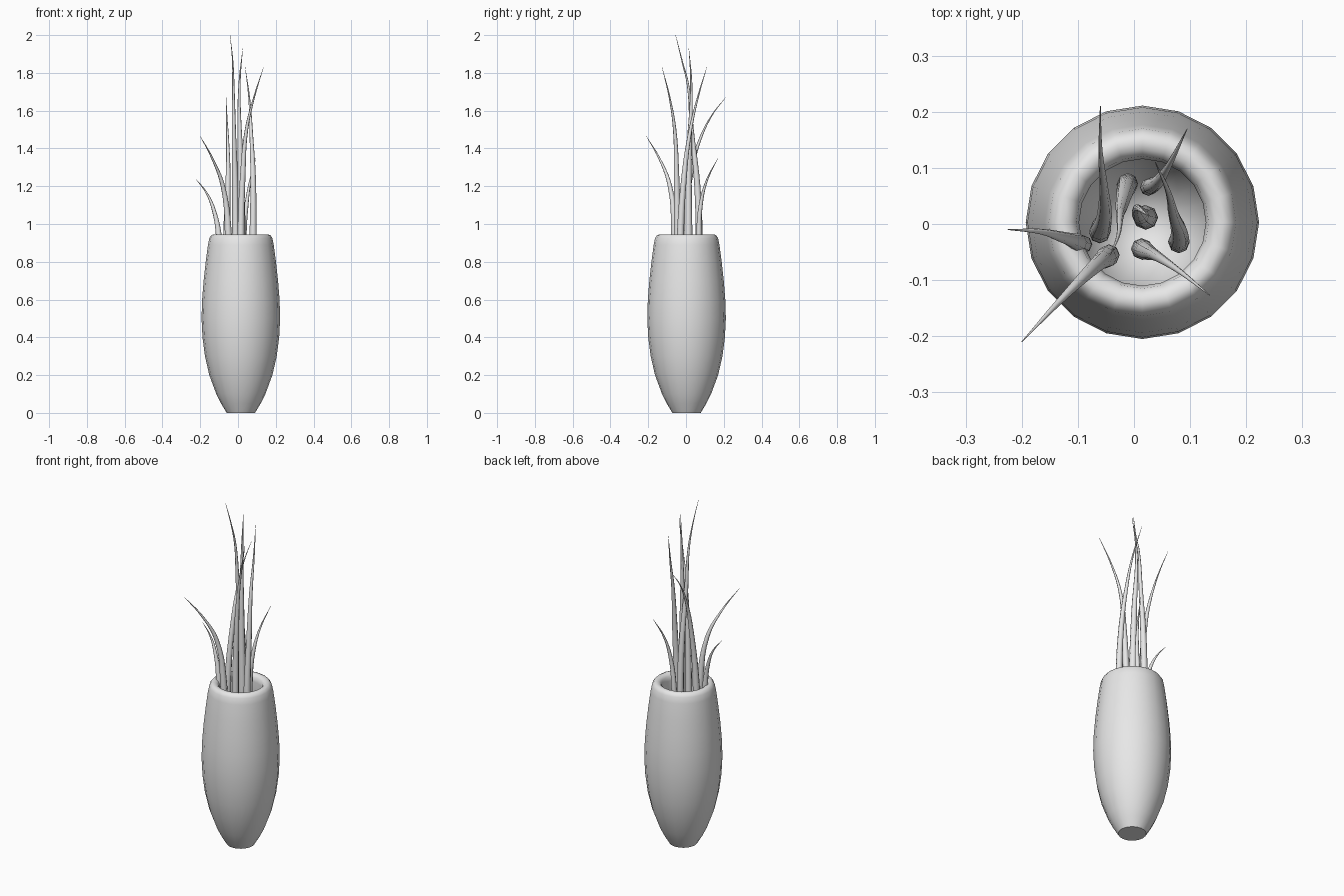
import bpy, bmesh, math
from mathutils import Matrix

if "Cube" in bpy.data.objects:
    bpy.data.objects.remove(bpy.data.objects["Cube"], do_unlink=True)

grey = bpy.data.materials.new("plain grey")
grey.use_nodes = True
grey.diffuse_color = (0.8, 0.8, 0.8, 1)
grey.node_tree.nodes["Principled BSDF"].inputs["Base Color"].default_value = (0.8, 0.8, 0.8, 1)


def lathe(name, profile, sides, centre):
    """Spin a (radius, height) profile around a vertical axis."""
    bm = bmesh.new()
    verts = [bm.verts.new((r, 0, z)) for r, z in profile]
    edges = [bm.edges.new(pair) for pair in zip(verts, verts[1:])]
    bmesh.ops.spin(bm, geom=verts + edges, cent=(0, 0, 0), axis=(0, 0, 1),
                   angle=math.tau, steps=sides, use_duplicate=False)
    bmesh.ops.remove_doubles(bm, verts=bm.verts[:], dist=0.0005)
    bmesh.ops.recalc_face_normals(bm, faces=bm.faces[:])
    bmesh.ops.transform(bm, matrix=Matrix.Translation(centre), verts=bm.verts[:])
    mesh = bpy.data.meshes.new(name)
    bm.to_mesh(mesh)
    bm.free()
    obj = bpy.data.objects.new(name, mesh)
    bpy.context.collection.objects.link(obj)
    mesh.materials.append(grey)
    bpy.ops.object.select_all(action="DESELECT")
    obj.select_set(True)
    bpy.context.view_layer.objects.active = obj
    bpy.ops.object.shade_smooth_by_angle(angle=math.radians(50))
    return obj


def leaf(name, points, width=0.019):
    """Tapered tube rooted inside the vase and passing through the points."""
    x, y, z = points[0]
    path = [(x, y, 0.3)] + points
    curve = bpy.data.curves.new(name, "CURVE")
    curve.dimensions = "3D"
    curve.bevel_depth = width
    curve.bevel_resolution = 2
    curve.resolution_u = 5
    curve.use_fill_caps = True
    spline = curve.splines.new("BEZIER")
    spline.bezier_points.add(len(path) - 1)
    low, high = z, points[-1][2]
    for bp, co in zip(spline.bezier_points, path):
        bp.co = co
        bp.handle_left_type = bp.handle_right_type = "AUTO"
        t = max(0, (co[2] - low) / (high - low))
        bp.radius = max(0.04, 1 - t ** 1.4)
    curve.materials.append(grey)
    bpy.context.collection.objects.link(bpy.data.objects.new(name, curve))


# Vase: outer wall, rounded rim, then the hollow inside
outer = [(0, 0), (0.075, 0), (0.105, 0.05), (0.13, 0.1), (0.167, 0.2), (0.19, 0.3),
         (0.203, 0.4), (0.208, 0.5), (0.205, 0.6), (0.197, 0.7), (0.186, 0.8),
         (0.174, 0.89), (0.167, 0.925), (0.157, 0.94), (0.145, 0.945)]
inner = [(0.13, 0.942), (0.118, 0.93), (0.113, 0.905), (0.125, 0.8), (0.147, 0.55),
         (0.14, 0.35), (0.11, 0.2), (0.06, 0.1), (0, 0.08)]
lathe("vase", outer + inner, 20, (0.015, 0.003, 0))

# Leaves, each listed from the rim up to its tip
leaf("low_left_leaf", [(-0.1, -0.033, 0.92), (-0.13, -0.023, 1.08),
                       (-0.17, -0.013, 1.17), (-0.225, -0.01, 1.24)], 0.016)
leaf("front_arching_leaf", [(-0.05, -0.06, 0.92), (-0.08, -0.085, 1.2),
                            (-0.135, -0.14, 1.345), (-0.2, -0.21, 1.465)])
leaf("back_arching_leaf", [(-0.06, -0.01, 0.92), (-0.052, 0.03, 1.29),
                           (-0.055, 0.075, 1.45), (-0.06, 0.14, 1.58), (-0.06, 0.21, 1.67)])
leaf("tall_right_leaf", [(0.015, -0.045, 0.92), (0.025, -0.05, 1.25),
                         (0.045, -0.06, 1.5), (0.085, -0.087, 1.67), (0.135, -0.127, 1.83)])
leaf("tall_side_leaf", [(0.08, -0.03, 0.92), (0.08, -0.01, 1.25),
                        (0.07, 0.02, 1.48), (0.06, 0.06, 1.66), (0.038, 0.11, 1.83)])
leaf("low_back_leaf", [(0.03, 0.068, 0.92), (0.045, 0.078, 1.1),
                       (0.065, 0.11, 1.23), (0.095, 0.17, 1.35)], 0.015)
leaf("tallest_leaf", [(-0.012, 0.07, 0.92), (-0.015, 0.06, 1.2), (-0.022, 0.03, 1.5),
                      (-0.025, 0.01, 1.74), (-0.028, -0.02, 1.86), (-0.042, -0.055, 2.0)])
leaf("centre_leaf", [(0.02, 0.012, 0.92), (0.012, 0.015, 1.35),
                     (0.008, 0.028, 1.74), (0.025, 0.015, 1.93)], 0.022)
